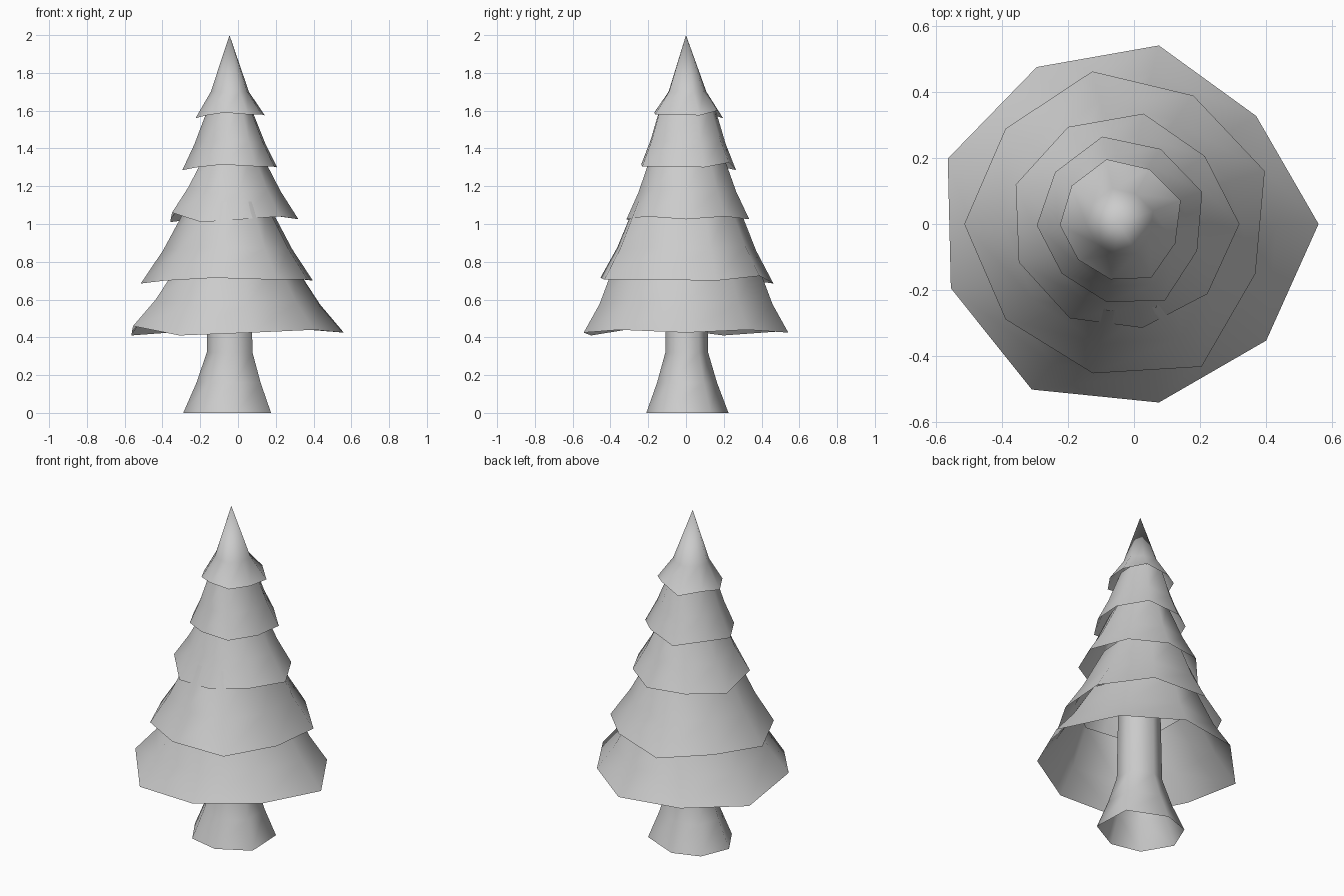
import bpy
import bmesh
from math import cos, sin, radians

cube = bpy.data.objects.get("Cube")
if cube:
    bpy.data.objects.remove(cube, do_unlink=True)

# One plain grey for the whole tree
grey = bpy.data.materials.new("plain_grey")
grey.use_nodes = True
colour = (0.6, 0.6, 0.6, 1)
grey.diffuse_color = colour
grey.node_tree.nodes["Principled BSDF"].inputs["Base Color"].default_value = colour


def loft(name, rings, tip=None):
    """Open smooth skin through equal rings of points, optionally closed by a tip."""
    bm = bmesh.new()
    loops = [[bm.verts.new(point) for point in ring] for ring in rings]
    count = len(loops[0])
    for lower, upper in zip(loops, loops[1:]):
        for i in range(count):
            j = (i + 1) % count
            bm.faces.new((lower[i], lower[j], upper[j], upper[i]))
    if tip:
        apex = bm.verts.new(tip)
        for i in range(count):
            bm.faces.new((loops[-1][i], loops[-1][(i + 1) % count], apex))
    for face in bm.faces:
        face.smooth = True
    mesh = bpy.data.meshes.new(name)
    bm.to_mesh(mesh)
    bm.free()
    mesh.materials.append(grey)
    obj = bpy.data.objects.new(name, mesh)
    bpy.context.collection.objects.link(obj)
    return obj


def rim_ring(centre, phase, radii, height, droop):
    """Nine-cornered skirt hem with slightly uneven corners."""
    ring = []
    for i, (radius, offset) in enumerate(zip(radii, droop)):
        angle = radians(phase + i * 360 / len(radii))
        ring.append((centre + radius * cos(angle), radius * sin(angle), height + offset))
    return ring


def shrink(ring, centre, scale_x, scale_y, height, level=1.0):
    """Copy a ring inward, moving each corner part of the way up to a height."""
    return [(centre + (x - centre) * scale_x, y * scale_y, z + (height - z) * level)
            for x, y, z in ring]


# Uneven hem heights, alternated between the branch tiers
wavy = (0, .015, 0, .005, -.015, .035, -.015, 0, .015)
tilted = (0, .025, -.015, .01, -.015, 0, .015, .005, .005)

# Branch tiers: name, centre, phase, hem height, droop, corner radii, top height, top scale
tiers = [
    ("bottom_branches", -.02, 0, .425, wavy,
     (.58, .51, .55, .55, .58, .57, .58, .55, .55), .8, .53, .69),
    ("lower_branches", -.045, 20, .7, tilted,
     (.47, .45, .47, .45, .47, .45, .46, .5, .44), 1.12, .45, .58),
    ("middle_branches", -.03, 0, 1.025, wavy,
     (.35, .32, .34, .34, .35, .34, .33, .32, .33), 1.39, .41, .56),
    ("upper_branches", -.045, 21, 1.3, tilted,
     (.27, .26, .27, .25, .25, .23, .24, .27, .25), 1.63, .43, .56),
]
for name, centre, phase, low, droop, radii, high, scale_x, scale_y in tiers:
    hem = rim_ring(centre, phase, radii, low, droop)
    # A waist slightly inside the straight line gives the flared hem
    waist_x, waist_y = (1 - .4 * (1 - s) - .03 for s in (scale_x, scale_y))
    waist = shrink(hem, centre, waist_x, waist_y, high, .4)
    top = shrink(hem, centre, scale_x, scale_y, high)
    loft(name, [hem, waist, top])

# Pointed crown
crown_x = -.045
crown_hem = rim_ring(crown_x, 21, (.2, .19, .2, .185, .18, .165, .17, .19, .18), 1.575, tilted)
crown_waist = shrink(crown_hem, crown_x, .55, .55, 1.7)
loft("crown", [crown_hem, crown_waist], tip=(crown_x, 0, 2))

# Seven-sided trunk with a flared open foot
foot = [(.175, -.11, 0), (.165, .13, 0), (-.06, .225, 0), (-.22, .17, 0),
        (-.29, 0, 0), (-.19, -.17, 0), (-.01, -.21, 0)]
trunk_x = -.03
sections = [(1, 0), (.73, .16), (.52, .32), (.48, .8)]
loft("trunk", [shrink(foot, trunk_x, s, s, z) for s, z in sections])
